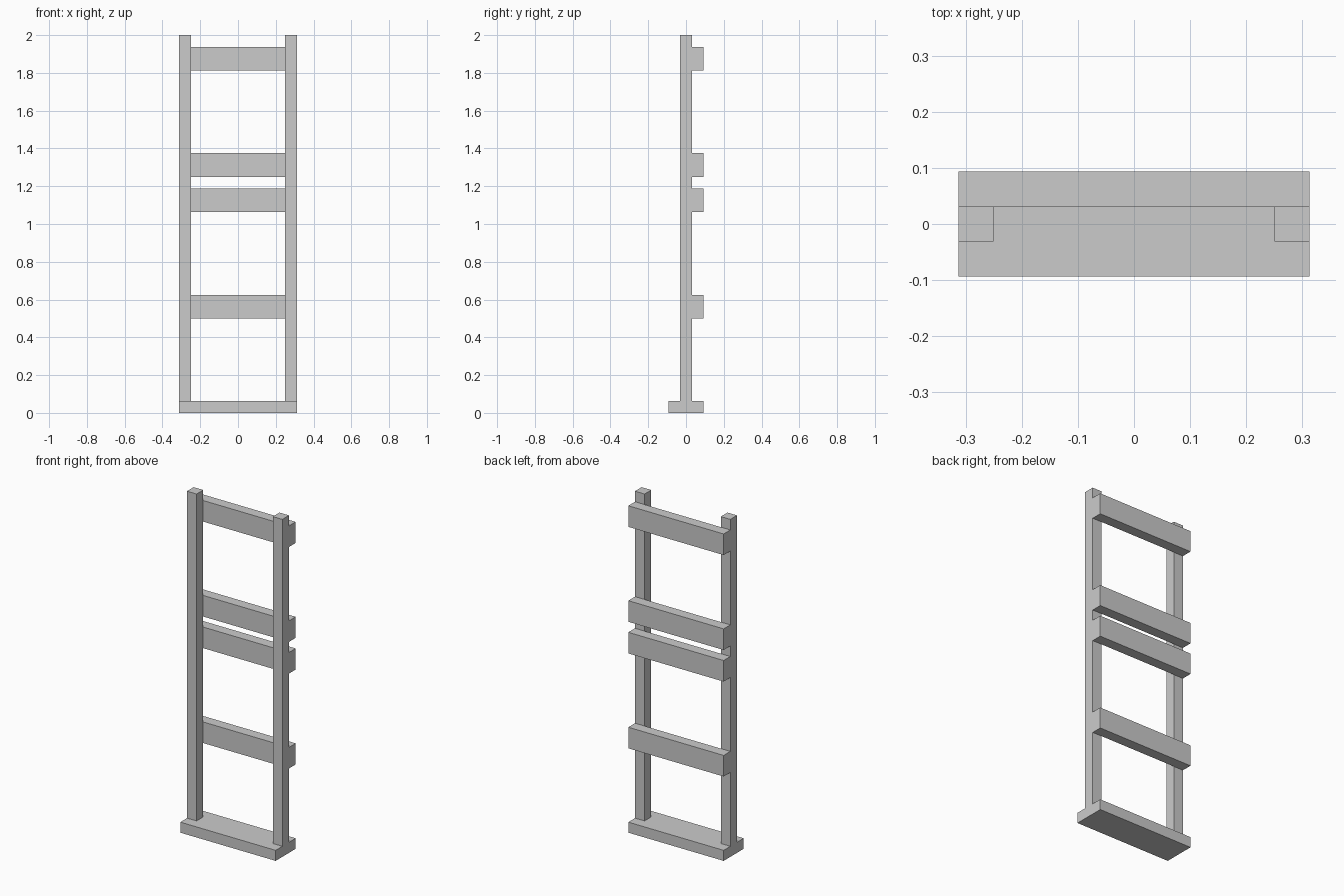
import bpy
import bmesh
from mathutils import Vector

if "Cube" in bpy.data.objects:
    bpy.data.objects.remove(bpy.data.objects["Cube"])

U = 1 / 16  # thickness of the timber


def box(name, lo, hi):
    lo, hi = Vector(lo), Vector(hi)
    bm = bmesh.new()
    bmesh.ops.create_cube(bm, size=1)
    bmesh.ops.scale(bm, vec=hi - lo, verts=bm.verts)
    mesh = bpy.data.meshes.new(name)
    bm.to_mesh(mesh)
    bm.free()
    obj = bpy.data.objects.new(name, mesh)
    obj.location = (lo + hi) / 2
    bpy.context.collection.objects.link(obj)
    return obj


# Base plank
box("base", (-5 * U, -1.5 * U, 0), (5 * U, 1.5 * U, U))

# Upright posts standing on the base
for side, x in (("left", -5 * U), ("right", 4 * U)):
    box(side + "_post", (x, -U / 2, U), (x + U, U / 2, 2))

# Cross rails fixed to the back of the posts
rails = (("lower", 8), ("lower_middle", 17), ("upper_middle", 20), ("upper", 29))
for name, z in rails:
    box(name + "_rail", (-5 * U, U / 2, z * U), (5 * U, 1.5 * U, (z + 2) * U))
